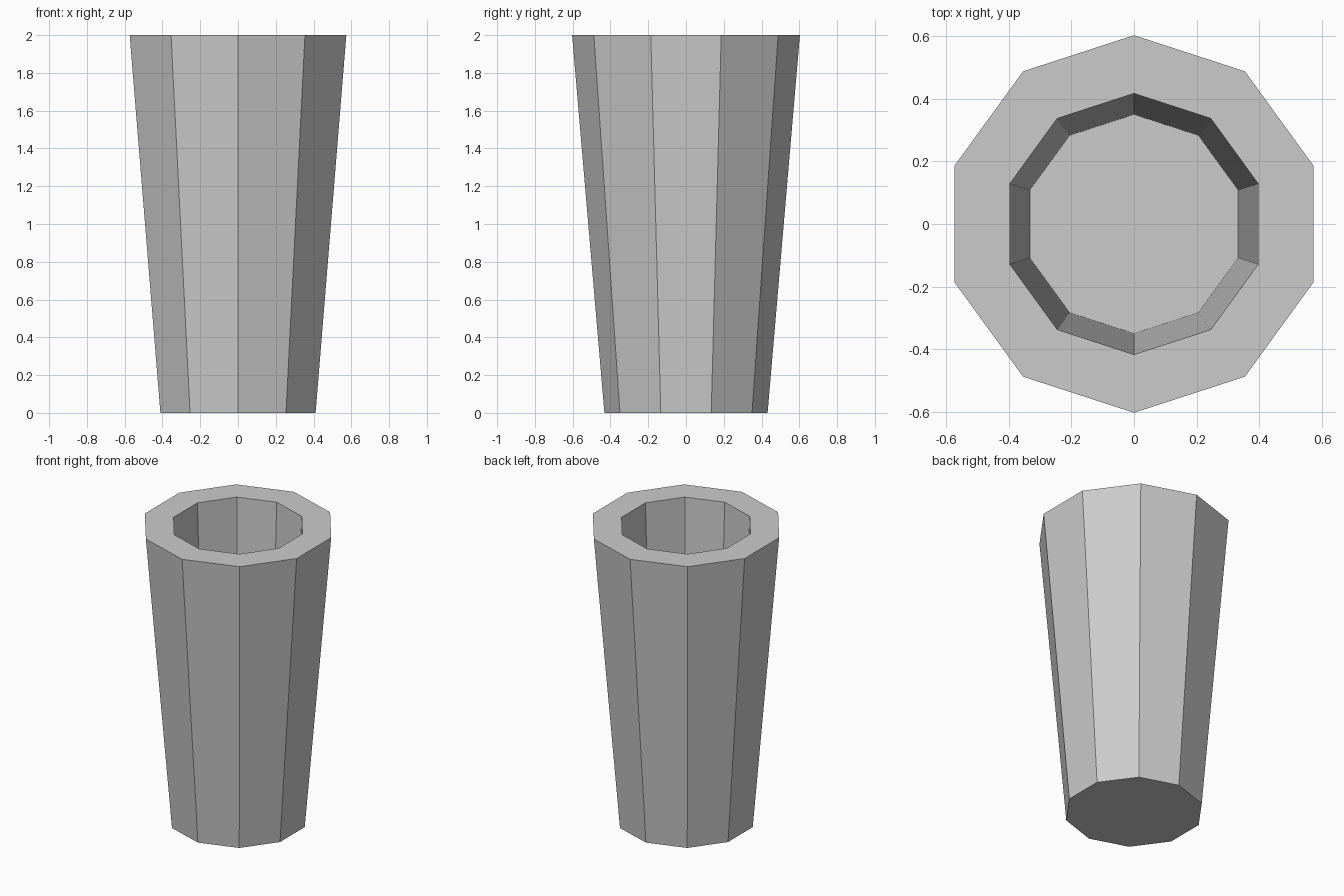
import bpy, bmesh, math

if "Cube" in bpy.data.objects:
    bpy.data.objects.remove(bpy.data.objects["Cube"])

SIDES = 10

# (radius, height) rings: outer base, outer rim, inner rim, inner floor
PROFILE = [(0.432, 0.0), (0.603, 2.0), (0.417, 2.0), (0.35, 0.15)]


def ring(bm, radius, z):
    # a corner points along +y
    angles = [math.pi / 2 + 2 * math.pi * i / SIDES for i in range(SIDES)]
    return [bm.verts.new((radius * math.cos(a), radius * math.sin(a), z)) for a in angles]


# Tapered ten-sided cup with a thick flat rim and a hollow inside
bm = bmesh.new()
rings = [ring(bm, r, z) for r, z in PROFILE]
for lower, upper in zip(rings, rings[1:]):
    for i in range(SIDES):
        j = (i + 1) % SIDES
        bm.faces.new((lower[i], lower[j], upper[j], upper[i]))
bm.faces.new(rings[0][::-1])   # underside
bm.faces.new(rings[-1])        # inner floor
bmesh.ops.recalc_face_normals(bm, faces=bm.faces)

mesh = bpy.data.meshes.new("tapered_cup")
bm.to_mesh(mesh)
bm.free()
cup = bpy.data.objects.new("tapered_cup", mesh)
bpy.context.collection.objects.link(cup)
